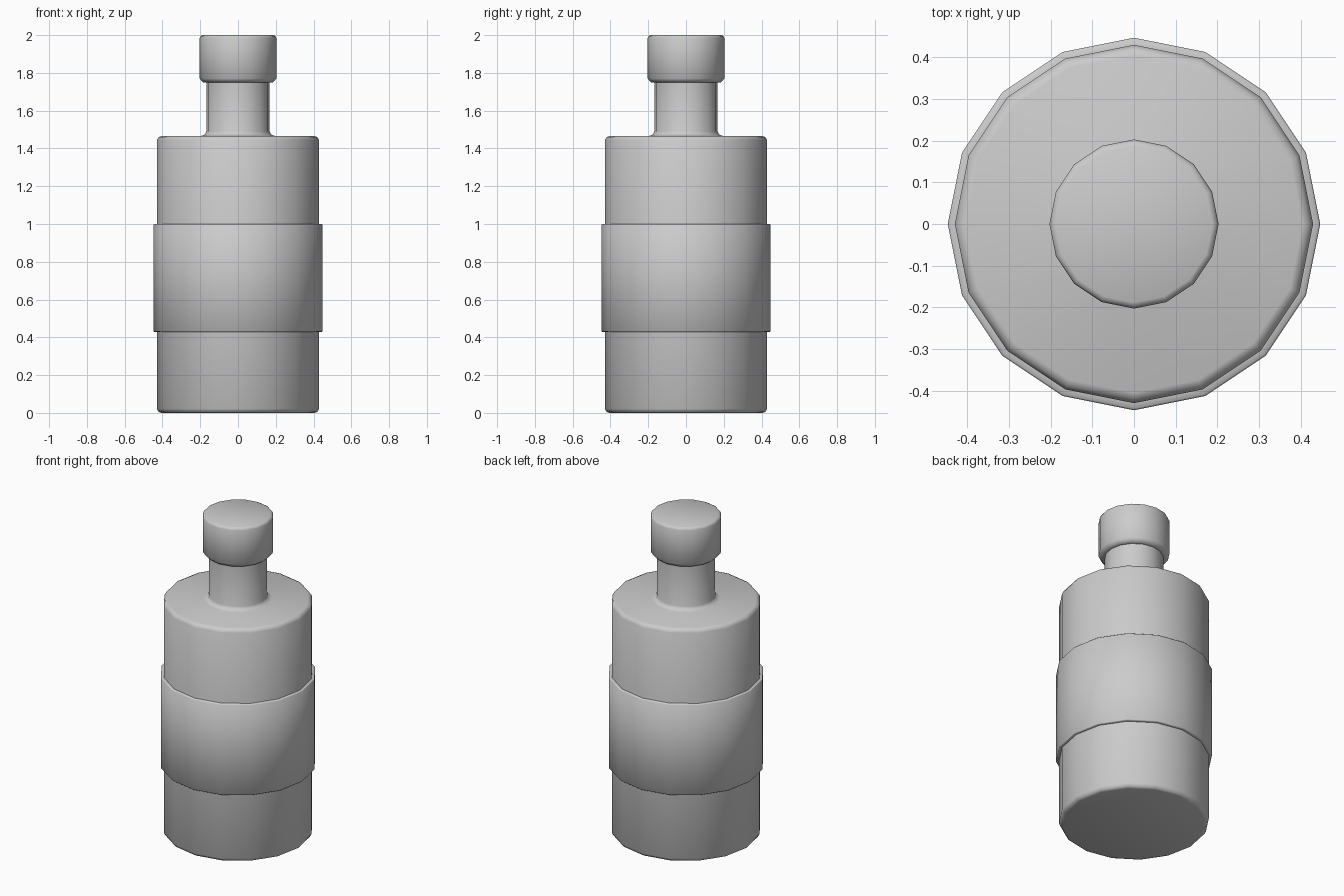
import bpy
import bmesh
import math

SIDES = 16

cube = bpy.data.objects.get("Cube")
if cube:
    bpy.data.objects.remove(cube, do_unlink=True)

grey = bpy.data.materials.new("plain_grey")
grey.use_nodes = True
colour = (0.6, 0.6, 0.6, 1)
grey.diffuse_color = colour
grey.node_tree.nodes["Principled BSDF"].inputs["Base Color"].default_value = colour


def lathe(name, profile, closed=False):
    """Turn a (radius, height) profile, listed bottom to top, about z."""
    bm = bmesh.new()
    rings = []
    for r, z in profile:
        angles = [math.tau * i / SIDES for i in range(SIDES)]
        rings.append([bm.verts.new((r * math.cos(a), r * math.sin(a), z)) for a in angles])
    pairs = list(zip(rings, rings[1:]))
    if closed:
        pairs.append((rings[-1], rings[0]))
    else:
        bm.faces.new(rings[0])
        bm.faces.new(rings[-1])
    for low, high in pairs:
        for i in range(SIDES):
            j = (i + 1) % SIDES
            bm.faces.new((low[i], low[j], high[j], high[i]))
    bmesh.ops.recalc_face_normals(bm, faces=bm.faces)
    mesh = bpy.data.meshes.new(name)
    bm.to_mesh(mesh)
    bm.free()
    mesh.materials.append(grey)
    obj = bpy.data.objects.new(name, mesh)
    bpy.context.collection.objects.link(obj)
    bpy.ops.object.select_all(action='DESELECT')
    obj.select_set(True)
    bpy.context.view_layer.objects.active = obj
    bpy.ops.object.shade_smooth_by_angle(angle=math.radians(60))
    return obj


# Main cylinder, with the neck and cap turned in one piece
lathe("body", [
    (0.405, 0), (0.42, 0.005), (0.43, 0.022),
    (0.43, 1.443), (0.42, 1.46), (0.405, 1.466),
    (0.195, 1.466), (0.175, 1.474), (0.168, 1.49),
    (0.168, 1.75), (0.185, 1.75), (0.203, 1.77),
    (0.203, 1.985), (0.198, 1.995), (0.188, 2.0),
])

# Raised sleeve around the middle
lathe("sleeve", [
    (0.425, 0.428), (0.443, 0.428), (0.447, 0.432),
    (0.447, 0.996), (0.443, 1.0), (0.425, 1.0),
], closed=True)
